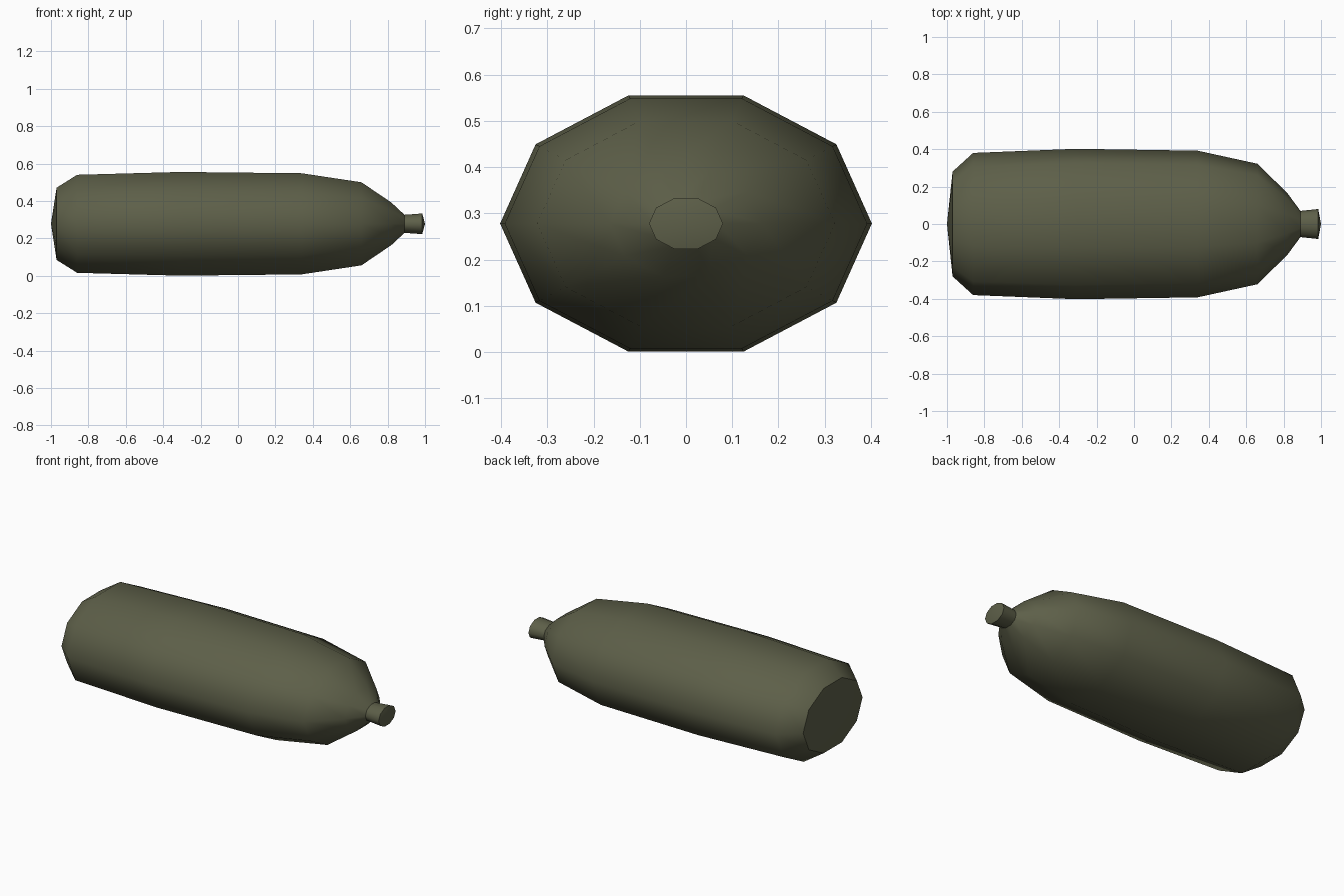
import bpy, bmesh, math

if "Cube" in bpy.data.objects:
    bpy.data.objects.remove(bpy.data.objects["Cube"])

ZC, RATIO, SIDES = 0.278, 0.725, 10

olive = bpy.data.materials.new("olive_drab")
olive.diffuse_color = (0.11, 0.115, 0.066, 1)
olive.use_nodes = True
olive.node_tree.nodes["Principled BSDF"].inputs["Base Color"].default_value = olive.diffuse_color


def lathe(name, profile, sharp):
    """Flattened ten-sided lathe along x; radius 0 makes a tip."""
    bm = bmesh.new()
    rings = []
    for x, r in profile:
        n = SIDES if r > 0 else 1
        rings.append([bm.verts.new((x, r * math.cos(math.tau * i / SIDES),
                                    ZC + r * RATIO * math.sin(math.tau * i / SIDES)))
                      for i in range(n)])
    for a, b in zip(rings, rings[1:]):
        for i in range(SIDES):
            j = (i + 1) % SIDES
            quad = [a[i % len(a)], a[j % len(a)], b[j % len(b)], b[i % len(b)]]
            bm.faces.new(list(dict.fromkeys(quad)))
    bmesh.ops.recalc_face_normals(bm, faces=bm.faces)
    for f in bm.faces:
        f.smooth = True
    # crisp rims on the chosen rings
    for k in sharp:
        rim = set(rings[k])
        for e in bm.edges:
            if set(e.verts) <= rim:
                e.smooth = False
    me = bpy.data.meshes.new(name)
    bm.to_mesh(me)
    bm.free()
    me.materials.append(olive)
    ob = bpy.data.objects.new(name, me)
    bpy.context.collection.objects.link(ob)


# body with rounded base, tapered shoulder, pinched neck and flared spout
lathe("bottle_with_spout",
      [(-1.0, 0), (-0.97, 0.28), (-0.86, 0.38), (-0.31, 0.402), (0.34, 0.392),
       (0.66, 0.322), (0.82, 0.165), (0.89, 0.07), (0.985, 0.08), (1.0, 0)],
      sharp=(1, 7, 8))
